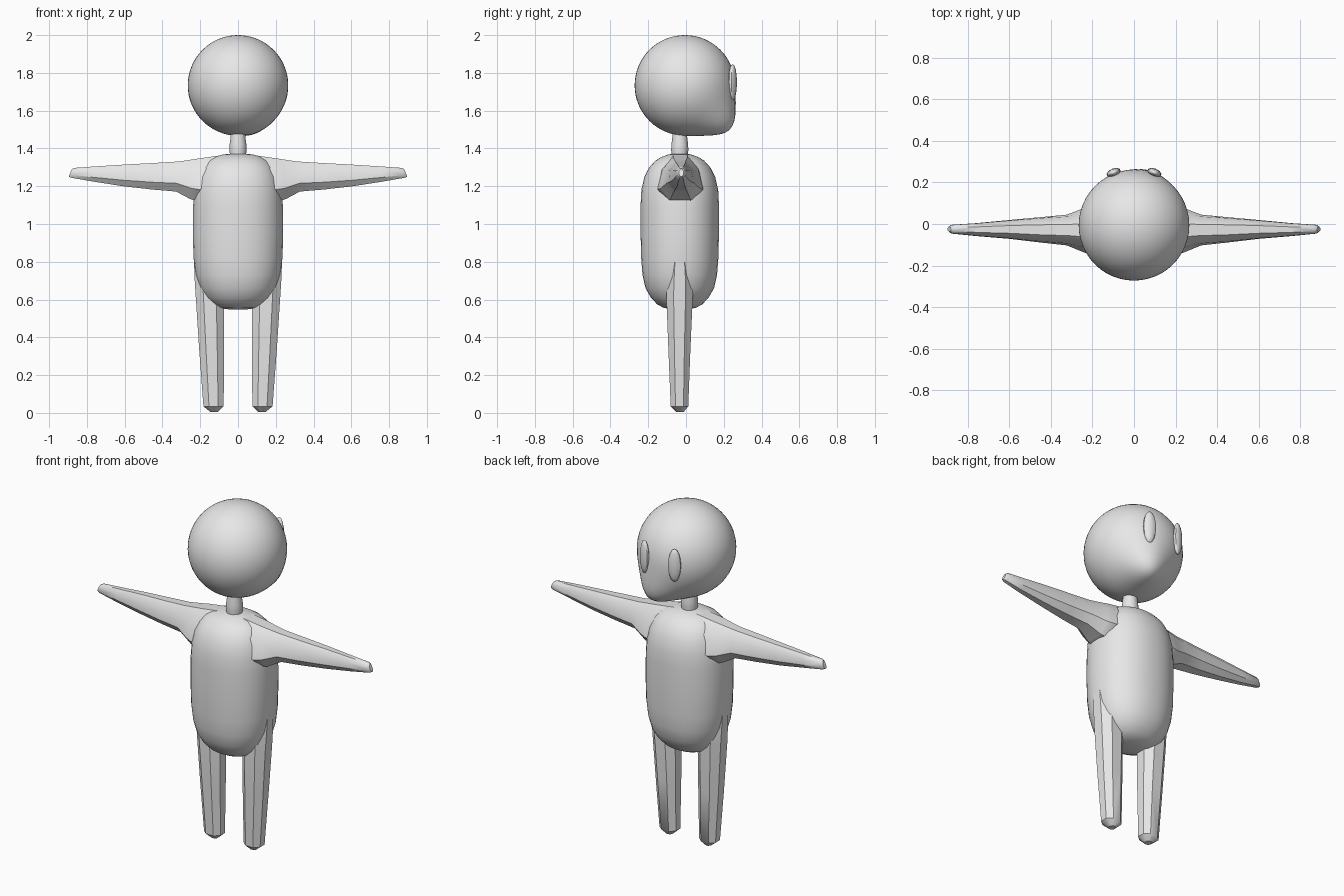
import bpy, bmesh, math
from mathutils import Vector

if "Cube" in bpy.data.objects:
    bpy.data.objects.remove(bpy.data.objects["Cube"])

grey = bpy.data.materials.new("plain grey")
grey.diffuse_color = (0.8, 0.8, 0.8, 1)
grey.use_nodes = True
grey.node_tree.nodes["Principled BSDF"].inputs["Base Color"].default_value = grey.diffuse_color


def finish(name, bm, angle):
    bmesh.ops.recalc_face_normals(bm, faces=bm.faces[:])
    mesh = bpy.data.meshes.new(name)
    bm.to_mesh(mesh)
    bm.free()
    ob = bpy.data.objects.new(name, mesh)
    bpy.context.collection.objects.link(ob)
    mesh.materials.append(grey)
    bpy.ops.object.select_all(action='DESELECT')
    bpy.context.view_layer.objects.active = ob
    ob.select_set(True)
    bpy.ops.object.shade_smooth_by_angle(angle=math.radians(angle))
    return ob


def loft(name, rings, angle=40):
    """Skin a closed tube through rings of points and cap both ends."""
    bm = bmesh.new()
    loops = [[bm.verts.new(p) for p in ring] for ring in rings]
    n = len(loops[0])
    for a, b in zip(loops, loops[1:]):
        for i in range(n):
            j = (i + 1) % n
            bm.faces.new((a[i], a[j], b[j], b[i]))
    bm.faces.new(loops[0])
    bm.faces.new(loops[-1])
    return finish(name, bm, angle)


def unit_ring(n, power=1.0, turn=0.5):
    """Points round a (super)ellipse of half size one."""
    pts = []
    for i in range(n):
        a = 2 * math.pi * (i + turn) / n
        c, s = math.cos(a), math.sin(a)
        pts.append((math.copysign(abs(c) ** power, c), math.copysign(abs(s) ** power, s)))
    return pts


# Head: a ball with the chin pulled out towards +y and slightly to one side
bm = bmesh.new()
bmesh.ops.create_uvsphere(bm, u_segments=48, v_segments=32, radius=0.266)
chin = Vector((0.22, 0.70, -0.68)).normalized()
for v in bm.verts:
    gap = v.co.angle(chin)
    v.co += chin * 0.075 * math.exp(-(gap / 0.45) ** 2)
    v.co += Vector((0, -0.006, 1.734))
finish("head", bm, 60)

# Eyes: tall slim ovals lying on the face
for side, label in ((-1, "left"), (1, "right")):
    bm = bmesh.new()
    bmesh.ops.create_uvsphere(bm, u_segments=10, v_segments=8, radius=1)
    for v in bm.verts:
        x, y, z = v.co.x * 0.036, v.co.y * 0.020, v.co.z * 0.097
        a = -side * 0.38
        v.co = (side * 0.098 + x * math.cos(a) - y * math.sin(a),
                0.247 + x * math.sin(a) + y * math.cos(a), 1.75 + z)
    finish(label + "_eye", bm, 50)

# Neck
loft("neck", [[(x * r, -0.033 + y * r, z) for x, y in unit_ring(20)]
              for z, r in ((1.34, 0.04), (1.39, 0.046), (1.42, 0.045),
                           (1.45, 0.041), (1.50, 0.036))])

# Torso: rounded upright barrel (height, half width, half depth)
torso = [(0.548, 0.05, 0.04), (0.556, 0.10, 0.085), (0.575, 0.14, 0.12),
         (0.61, 0.175, 0.153), (0.66, 0.204, 0.182), (0.73, 0.225, 0.198),
         (0.82, 0.236, 0.205), (0.95, 0.24, 0.208), (1.10, 0.238, 0.208),
         (1.18, 0.232, 0.204), (1.25, 0.216, 0.188), (1.30, 0.192, 0.162),
         (1.335, 0.16, 0.13), (1.355, 0.125, 0.098), (1.368, 0.08, 0.06),
         (1.373, 0.03, 0.025)]
loft("torso", [[(x * w, -0.033 + y * d, z) for x, y in unit_ring(40, 0.92)]
               for z, w, d in torso], 60)

# Arms: (reach, low, high, back, front, narrowing of the upper side)
arm = [(0.08, 1.15, 1.366, -0.17, 0.11, 0.40), (0.20, 1.12, 1.349, -0.165, 0.105, 0.40),
       (0.245, 1.132, 1.342, -0.145, 0.085, 0.38), (0.32, 1.172, 1.331, -0.108, 0.05, 0.25),
       (0.45, 1.183, 1.323, -0.091, 0.035, 0.15), (0.60, 1.200, 1.315, -0.072, 0.02, 0.10),
       (0.76, 1.225, 1.305, -0.058, 0.004, 0.05), (0.875, 1.245, 1.297, -0.046, -0.004, 0.0),
       (0.888, 1.251, 1.29, -0.036, -0.014, 0.0)]
# Legs: (height, inner, outer, back, front)
leg = [(0.005, 0.108, 0.146, -0.052, -0.012), (0.035, 0.076, 0.183, -0.081, 0.012),
       (0.33, 0.074, 0.205, -0.093, 0.023), (0.62, 0.074, 0.224, -0.104, 0.036),
       (0.70, 0.08, 0.229, -0.10, 0.034), (0.88, 0.12, 0.236, -0.08, 0.014)]
for side, label in ((-1, "left"), (1, "right")):
    rings = []
    for reach, lo, hi, y0, y1, taper in arm:
        ring = []
        for u, v in unit_ring(8, 0.9):
            u, v = u / 0.93, v / 0.93
            width = (y1 - y0) / 2 * (1 - taper * (v + 1) / 2)
            ring.append((side * (reach - 0.008 * v), (y0 + y1) / 2 + u * width,
                         (lo + hi) / 2 + v * (hi - lo) / 2))
        rings.append(ring)
    loft(label + "_arm", rings, 38)
    loft(label + "_leg",
         [[(side * ((a + b) / 2 + u / 0.93 * (b - a) / 2),
            (c + d) / 2 + v / 0.93 * (d - c) / 2, z) for u, v in unit_ring(8, 0.9)]
          for z, a, b, c, d in leg], 38)
